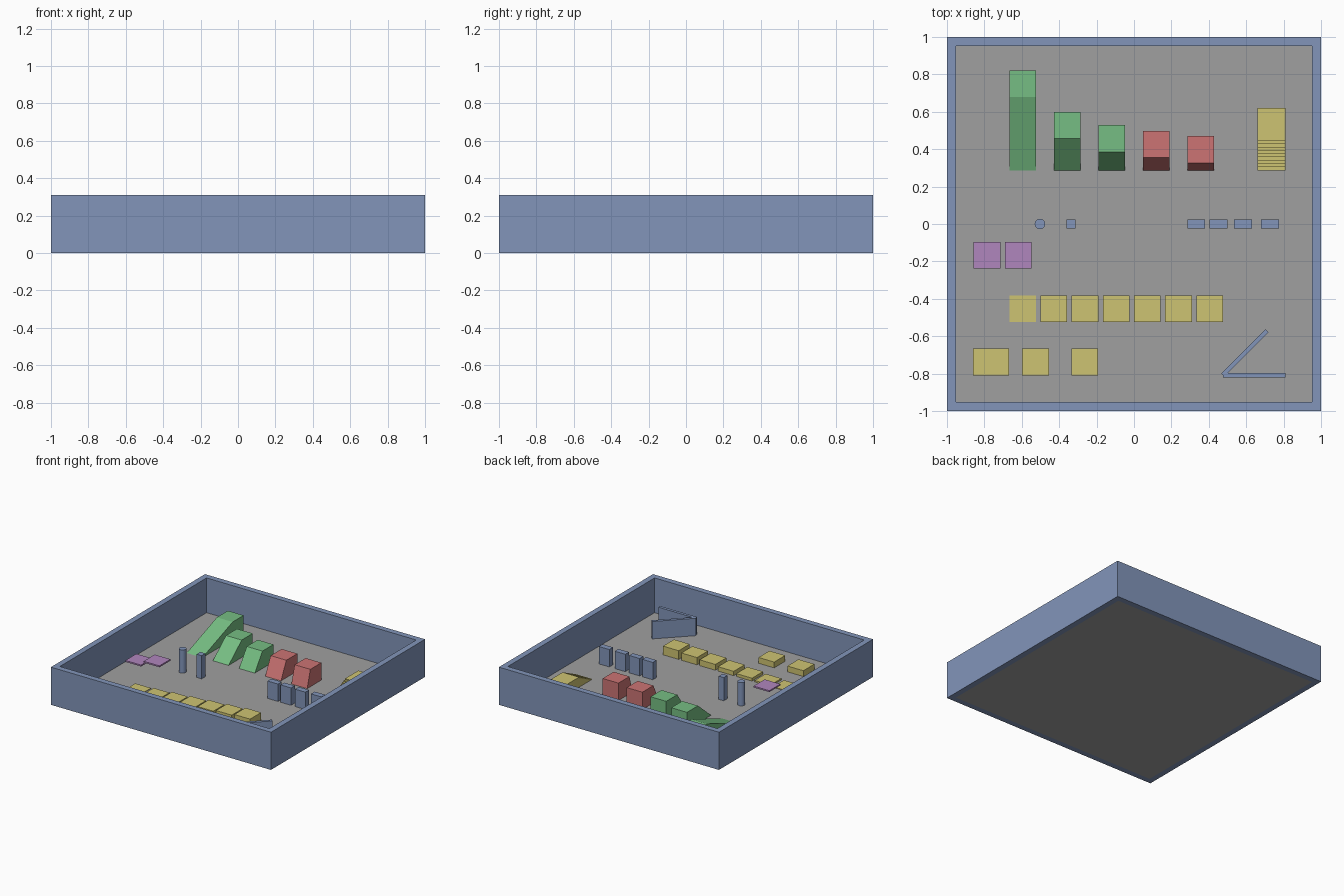
import bpy, bmesh, math
from mathutils import Matrix, Vector

if "Cube" in bpy.data.objects:
    bpy.data.objects.remove(bpy.data.objects["Cube"])

U = 1 / 21          # layout unit
FLOOR = 0.5 * U     # height of the floor surface


def material(name, r, g, b):
    lin = [((c / 255 + 0.055) / 1.055) ** 2.4 for c in (r, g, b)]
    m = bpy.data.materials.new(name)
    m.diffuse_color = (*lin, 1)
    m.use_nodes = True
    m.node_tree.nodes["Principled BSDF"].inputs["Base Color"].default_value = m.diffuse_color
    return m


BLUE = material("blue", 130, 149, 186)
GREY = material("grey", 160, 160, 160)
GREEN = material("green", 118, 190, 131)
RED = material("red", 204, 116, 116)
YELLOW = material("yellow", 206, 196, 114)
PURPLE = material("purple", 176, 134, 190)


def finish(name, bm, mat):
    bmesh.ops.recalc_face_normals(bm, faces=bm.faces)
    me = bpy.data.meshes.new(name)
    bm.to_mesh(me)
    bm.free()
    me.materials.append(mat)
    ob = bpy.data.objects.new(name, me)
    bpy.context.collection.objects.link(ob)
    return ob


def box(name, x0, x1, y0, y1, z0, z1, mat):
    bm = bmesh.new()
    bmesh.ops.create_cube(bm, size=1)
    size = Matrix.Diagonal((x1 - x0, y1 - y0, z1 - z0, 1))
    mid = Matrix.Translation(((x0 + x1) / 2, (y0 + y1) / 2, (z0 + z1) / 2))
    bm.transform(mid @ size)
    return finish(name, bm, mat)


def prism(name, profile, x0, x1, mat):
    """Extrude a closed (y, z) profile along x."""
    bm = bmesh.new()
    face = bm.faces.new([bm.verts.new((x0, y, z)) for y, z in profile])
    ext = bmesh.ops.extrude_face_region(bm, geom=[face])["geom"]
    verts = [v for v in ext if isinstance(v, bmesh.types.BMVert)]
    bmesh.ops.translate(bm, verts=verts, vec=(x1 - x0, 0, 0))
    return finish(name, bm, mat)


# floor slab
box("floor", -20 * U, 20 * U, -20 * U, 20 * U, 0, FLOOR, GREY)

# surrounding wall, a square ring
bm = bmesh.new()
rings = []
for r, z in ((1, 0), (1, 6.5 * U), (20 * U, 6.5 * U), (20 * U, 0)):
    rings.append([bm.verts.new((sx * r, sy * r, z))
                  for sx, sy in ((-1, -1), (1, -1), (1, 1), (-1, 1))])
for a, b in zip(rings, rings[1:] + rings[:1]):
    for i in range(4):
        j = (i + 1) % 4
        bm.faces.new((a[i], a[j], b[j], b[i]))
finish("outer_wall", bm, BLUE)

# ramps of growing steepness, each with a flat landing behind
RAMP_TOP = FLOOR + 3 * U
for i, (angle, mat) in enumerate(((20, GREEN), (40, GREEN), (55, GREEN),
                                  (64, RED), (74, RED))):
    x = (-14 + 5 * i) * U
    y = 6 * U
    run = 3 * U / math.tan(math.radians(angle))
    prism(f"ramp_{i + 1}", [(y, FLOOR), (y + run, RAMP_TOP),
                            (y + run + 3 * U, RAMP_TOP),
                            (y + run + 3 * U, FLOOR)], x, x + 3 * U, mat)

# staircase with a landing
steps, tread, rise = 10, 0.0178, 0.0083
profile = [(6 * U, FLOOR)]
for i in range(steps):
    y = 6 * U + i * tread
    z = FLOOR + (i + 1) * rise
    profile += [(y, z), (y + tread, z)]
profile[-1] = (0.62, FLOOR + steps * rise)
profile.append((0.62, FLOOR))
prism("staircase", profile, 0.66, 17 * U, YELLOW)

# round and square posts
bm = bmesh.new()
bmesh.ops.create_cone(bm, cap_ends=True, segments=24, radius1=0.028,
                      radius2=0.028, depth=4 * U)
bm.transform(Matrix.Translation((-0.503, 0, FLOOR + 2 * U)))
post = finish("round_post", bm, BLUE)
for p in post.data.polygons:
    p.use_smooth = len(p.vertices) == 4
for e in post.data.edges:
    a, b = (post.data.vertices[v].co.z for v in e.vertices)
    e.use_edge_sharp = abs(a - b) < 0.001
box("square_post", -0.36, -0.314, -0.024, 0.024, FLOOR, FLOOR + 4 * U, BLUE)

# row of blocks with widening gaps
for i, x in enumerate((0.285, 0.404, 0.535, 0.68)):
    box(f"gap_block_{i + 1}", x, x + 2 * U, -0.024, 0.024,
        FLOOR, FLOOR + 3 * U, BLUE)

# thin floating platforms
for i, (x, top) in enumerate(((-18 * U, 0.112), (-14.5 * U, 0.15))):
    box(f"floating_platform_{i + 1}", x, x + 3 * U, -5 * U, -2 * U,
        top - 0.012, top, PURPLE)

# row of step blocks that grow in height
for i, h in enumerate((0.1, 0.25, 0.5, 0.75, 1, 1.25, 1.5)):
    x = (-14 + 3.5 * i) * U
    box(f"step_block_{i + 1}", x, x + 3 * U, -11 * U, -8 * U,
        FLOOR, FLOOR + h * U, YELLOW)

# low jump blocks
for i, (x0, x1) in enumerate(((-0.86, -0.667), (-0.6, -0.455),
                              (-0.335, -0.192))):
    box(f"jump_block_{i + 1}", x0, x1, -17 * U, -14 * U,
        FLOOR, FLOOR + U, YELLOW)

# two thin walls meeting at a sharp corner
box("corner_wall_straight", 0.476, 17 * U, -0.821, -0.797,
    FLOOR, FLOOR + 3 * U, BLUE)
wall = box("corner_wall_diagonal", 0, 7 * U, -0.012, 0.012,
           FLOOR, FLOOR + 3 * U, BLUE)
wall.data.transform(Matrix.Translation(Vector((0.475, -0.807, 0)))
                    @ Matrix.Rotation(math.radians(45), 4, "Z"))
